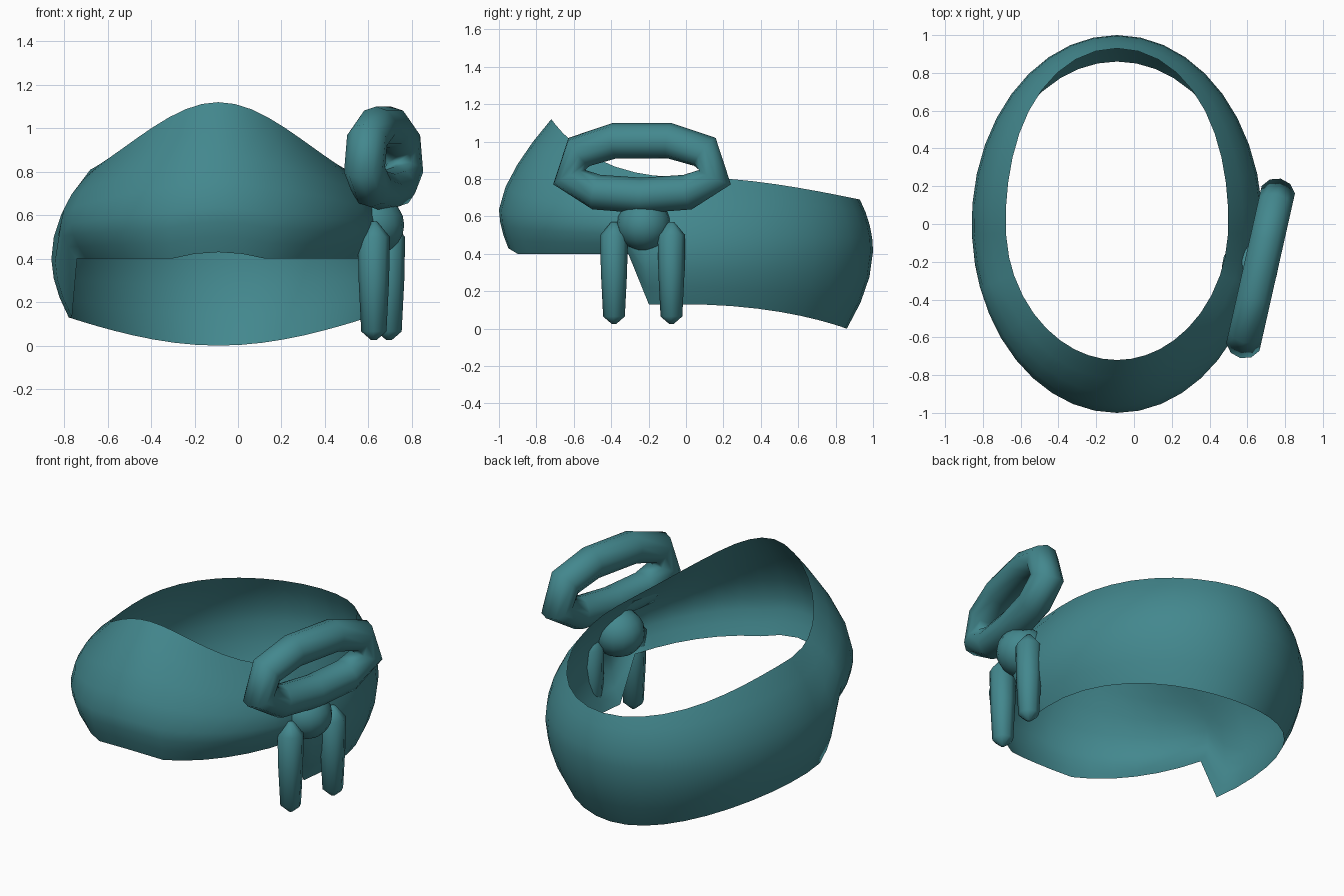
import bpy, bmesh, math
from mathutils import Vector, Matrix

if "Cube" in bpy.data.objects:
    bpy.data.objects.remove(bpy.data.objects["Cube"])

teal = bpy.data.materials.new("teal_cloth")
teal.diffuse_color = (0.056, 0.245, 0.27, 1)
teal.use_nodes = True
teal.node_tree.nodes["Principled BSDF"].inputs["Base Color"].default_value = teal.diffuse_color


def finish(name, bm):
    mesh = bpy.data.meshes.new(name)
    bm.to_mesh(mesh)
    bm.free()
    mesh.materials.append(teal)
    for p in mesh.polygons:
        p.use_smooth = True
    ob = bpy.data.objects.new(name, mesh)
    bpy.context.collection.objects.link(ob)
    return ob


def loft(name, rings, close_rows=False, cap=False):
    """Skin closed rings of points, one after another."""
    bm = bmesh.new()
    rows = [[bm.verts.new(p) for p in ring] for ring in rings]
    n = len(rows[0])
    pairs = list(zip(rows, rows[1:]))
    if close_rows:
        pairs.append((rows[-1], rows[0]))
    for a, b in pairs:
        for i in range(n):
            j = (i + 1) % n
            bm.faces.new((a[i], a[j], b[j], b[i]))
    if cap:
        bm.faces.new(rows[0])
        bm.faces.new(rows[-1])
        bmesh.ops.recalc_face_normals(bm, faces=bm.faces)
    return finish(name, bm)


# Headband: single-skin bulging sheet, tall brow in front, stepped lower edge at the sides
STEP_FRONT, STEP_BACK = math.acos(0.335), math.acos(0.216)
half = [STEP_FRONT * i / 8 for i in range(9)]
half += [STEP_BACK + (math.pi - STEP_BACK) * i / 11 for i in range(12)]
angles = half + [-a for a in reversed(half[1:-1])]


def band_point(a, t):
    c, d = math.cos(a), abs(a)
    f, b = max(c, 0), max(-c, 0)
    top = 0.81 + 0.31 * f ** 2.3 - 0.12 * b ** 2
    if d <= STEP_FRONT + 1e-4:
        bottom = 0.40 + 0.03 * max(0, 1 - (d / 0.3) ** 2)
    else:
        bottom = 0.13 - 0.13 * b ** 2
    mid = 0.4 - 0.1 * f + 0.2 * b ** 2        # height share of the widest line
    in_top = 0.18 + 0.10 * f ** 2 - 0.11 * b ** 2
    in_bot = 0.08 - 0.03 * f ** 4 + 0.06 * b ** 2
    if t > 0:
        z = bottom + (top - bottom) * (mid + (1 - mid) * t)
        inset = in_top * t ** (2 - 0.5 * f)
    else:
        z = bottom + (top - bottom) * mid * (1 + t)
        inset = in_bot * (-t) ** 1.8
    return (-0.09 + (0.77 - inset) * math.sin(a), -(1 - inset) * c, z)


levels = [-1, -0.66, -0.33, 0, 0.25, 0.5, 0.75, 1]
loft("headband", [[band_point(a, t) for a in angles] for t in levels])

# Knot loop: chunky oval ring standing upright, turned slightly from the side
along = Vector((0.22, 0.975, 0)).normalized()
side = Vector((along.y, -along.x, 0))
up = Vector((0, 0, 1))
centre = Vector((0.67, -0.235, 0))
right = [(0.15, 1.005), (0.345, 0.945), (0.40, 0.81), (0.25, 0.73)]
path = right + [(0, 0.712)] + [(-u, z) for u, z in reversed(right)]
path = [Vector(p) for p in path]
rings = []
for i, p in enumerate(path):
    tan = (path[(i + 1) % len(path)] - path[i - 1]).normalized()
    out = along * -tan.y + up * tan.x
    ring = []
    for k in range(10):
        q = math.tau * k / 10
        ring.append(centre + along * p.x + up * p.y
                    + 0.095 * (out * math.cos(q) + side * math.sin(q)))
    rings.append(ring)
loop = loft("knot_loop", rings, close_rows=True)
bm = bmesh.new()
bm.from_mesh(loop.data)
bmesh.ops.recalc_face_normals(bm, faces=bm.faces)
bm.to_mesh(loop.data)
bm.free()

# Knot ball joining loop, tails and band
bm = bmesh.new()
bmesh.ops.create_uvsphere(bm, u_segments=16, v_segments=10, radius=1,
                          matrix=Matrix.Translation((0.615, -0.225, 0.555))
                          @ Matrix.Diagonal((0.15, 0.145, 0.14, 1)))
finish("knot_ball", bm)

# Hanging tails: tapered rods with pointed ends
TAIL = [(0.57, 0.015), (0.50, 0.074), (0.30, 0.07), (0.065, 0.058), (0.025, 0.012)]
for name, x, y in (("front_tail", 0.625, -0.385), ("back_tail", 0.695, -0.078)):
    loft(name, [[(x + r * math.cos(math.tau * k / 8), y + r * math.sin(math.tau * k / 8), z)
                 for k in range(8)] for z, r in TAIL], cap=True)
